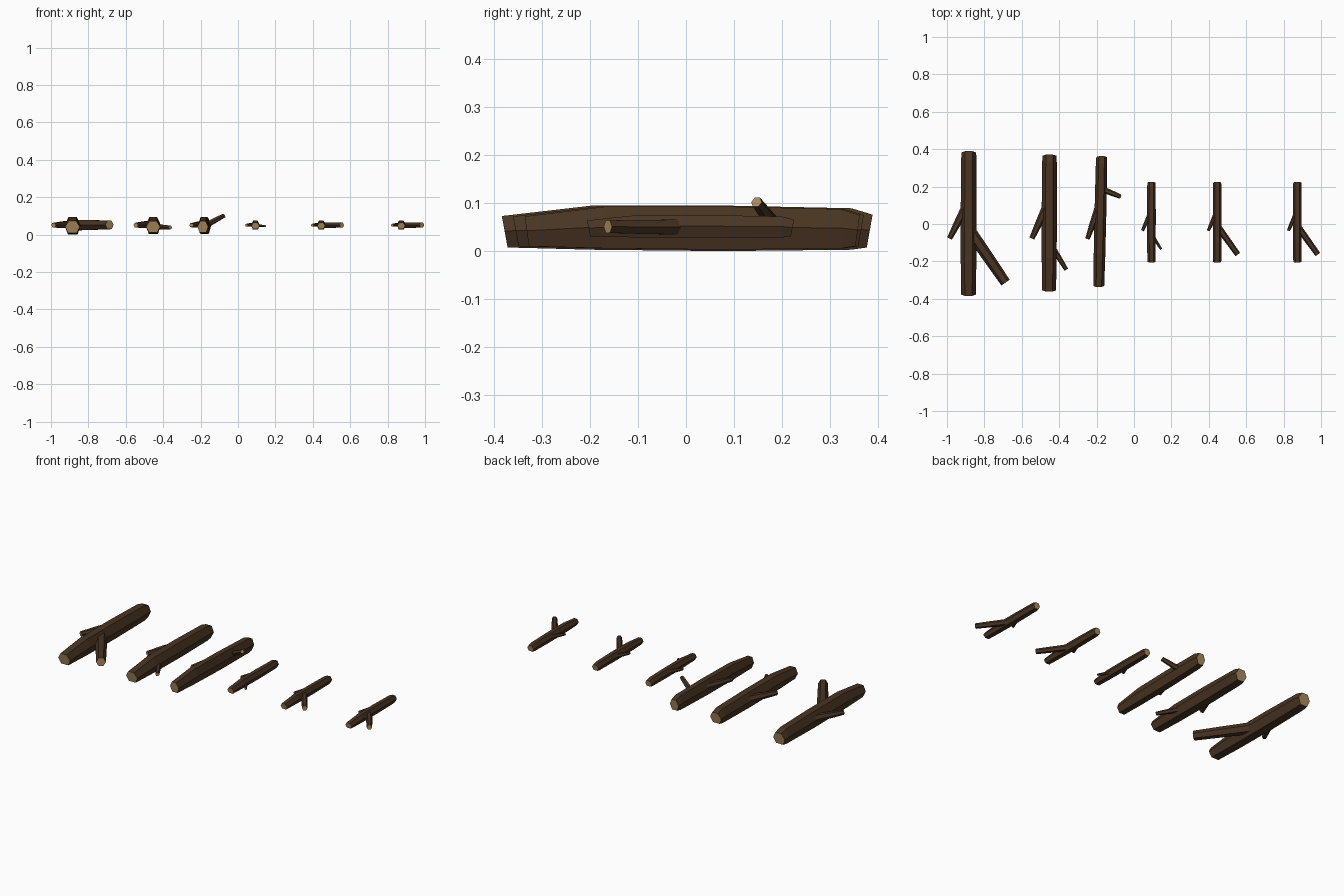
import bpy, bmesh, math
from mathutils import Vector

if "Cube" in bpy.data.objects:
    bpy.data.objects.remove(bpy.data.objects["Cube"])


def material(name, rgb):
    m = bpy.data.materials.new(name)
    m.diffuse_color = (*rgb, 1)
    m.use_nodes = True
    m.node_tree.nodes["Principled BSDF"].inputs["Base Color"].default_value = m.diffuse_color
    return m


BARK = material("dark bark", (0.066, 0.035, 0.016))
CUT = material("cut wood", (0.40, 0.25, 0.11))


def skin(name, rings):
    """Skin a list of rings into a closed flat-shaded tube with cut-wood ends."""
    bm = bmesh.new()
    vs = [[bm.verts.new(p) for p in r] for r in rings]
    n = len(vs[0])
    for a, b in zip(vs, vs[1:]):
        for i in range(n):
            bm.faces.new((a[i], a[(i + 1) % n], b[(i + 1) % n], b[i]))
    for r in (vs[0], vs[-1]):
        bm.faces.new(r).material_index = 1
    bmesh.ops.recalc_face_normals(bm, faces=bm.faces)
    me = bpy.data.meshes.new(name)
    bm.to_mesh(me)
    bm.free()
    me.materials.append(BARK)
    me.materials.append(CUT)
    ob = bpy.data.objects.new(name, me)
    bpy.context.collection.objects.link(ob)
    return ob


def log(name, x0, x1, y0, y1, half, zlo, zhi):
    """Six-sided trunk, slightly thinner at both ends, ends cut at a slant."""
    rows = [(0.0, 0.93, 0.08, 0.77, -0.006), (0.24, 1.0, 0.03, 1.0, 0),
            (0.60, 1.02, 0.0, 1.0, 0), (0.95, 0.98, 0.03, 0.94, 0),
            (1.0, 0.92, 0.08, 0.80, 0.006)]
    h = zhi - zlo
    rings = []
    for t, w, lo, hi, slant in rows:
        x, y, r = x0 + (x1 - x0) * t, y0 + (y1 - y0) * t, half * w
        s = slant * half / 0.042
        a, b = zlo + h * lo, zlo + h * hi
        m = a + (b - a) * 0.52
        rings.append([(x - r, y, m), (x - r * 0.6, y - s, a), (x + r * 0.6, y - s, a),
                      (x + r, y, m), (x + r * 0.5, y + s, b), (x - r * 0.5, y + s, b)])
    skin(name, rings)


def branch(name, start, end, r0, r1):
    """Six-sided tapered branch stub; its root is buried in the trunk."""
    p, q = Vector(start), Vector(end)
    d = (q - p).normalized()
    side = d.cross(Vector((0, 0, 1))).normalized()
    up = side.cross(d)
    rings = []
    for t, r in ((0, r0), (0.6, (r0 + r1) / 2), (1, r1)):
        rings.append([p.lerp(q, t) + side * r * math.cos(k * math.tau / 6)
                      + up * r * math.sin(k * math.tau / 6) for k in range(6)])
    skin(name, rings)


# Large logs
log("large_log_1", -0.885, -0.883, -0.378, 0.383, 0.042, 0.0, 0.095)
log("large_log_2", -0.454, -0.452, -0.355, 0.365, 0.040, 0.003, 0.093)
log("large_log_3", -0.188, -0.173, -0.332, 0.358, 0.031, 0.003, 0.093)

# Branches of the large logs
branch("branch_1_right", (-0.875, -0.04, 0.05), (-0.687, -0.313, 0.052), 0.032, 0.027)
branch("branch_1_left", (-0.890, 0.11, 0.055), (-0.986, -0.077, 0.05), 0.024, 0.014)
branch("branch_2_right", (-0.445, -0.11, 0.042), (-0.362, -0.244, 0.038), 0.016, 0.011)
branch("branch_2_left", (-0.460, 0.11, 0.055), (-0.546, -0.077, 0.05), 0.024, 0.014)
branch("branch_3_right", (-0.180, 0.190, 0.045), (-0.074, 0.147, 0.102), 0.017, 0.012)
branch("branch_3_left", (-0.182, 0.11, 0.055), (-0.249, -0.080, 0.05), 0.022, 0.012)

# Small logs, each with a left twig and a right branch
for i, x in enumerate((0.093, 0.445, 0.873), 4):
    log(f"small_log_{i}", x, x, -0.203, 0.222, 0.023, 0.027, 0.075)
    branch(f"branch_{i}_left", (x - 0.004, 0.062, 0.053), (x - 0.048, -0.036, 0.05), 0.013, 0.008)
    if i == 4:
        branch("branch_4_right", (x + 0.005, -0.06, 0.047), (x + 0.052, -0.135, 0.045), 0.009, 0.006)
    else:
        branch(f"branch_{i}_right", (x + 0.006, -0.018, 0.05), (x + 0.110, -0.163, 0.051), 0.018, 0.015)
